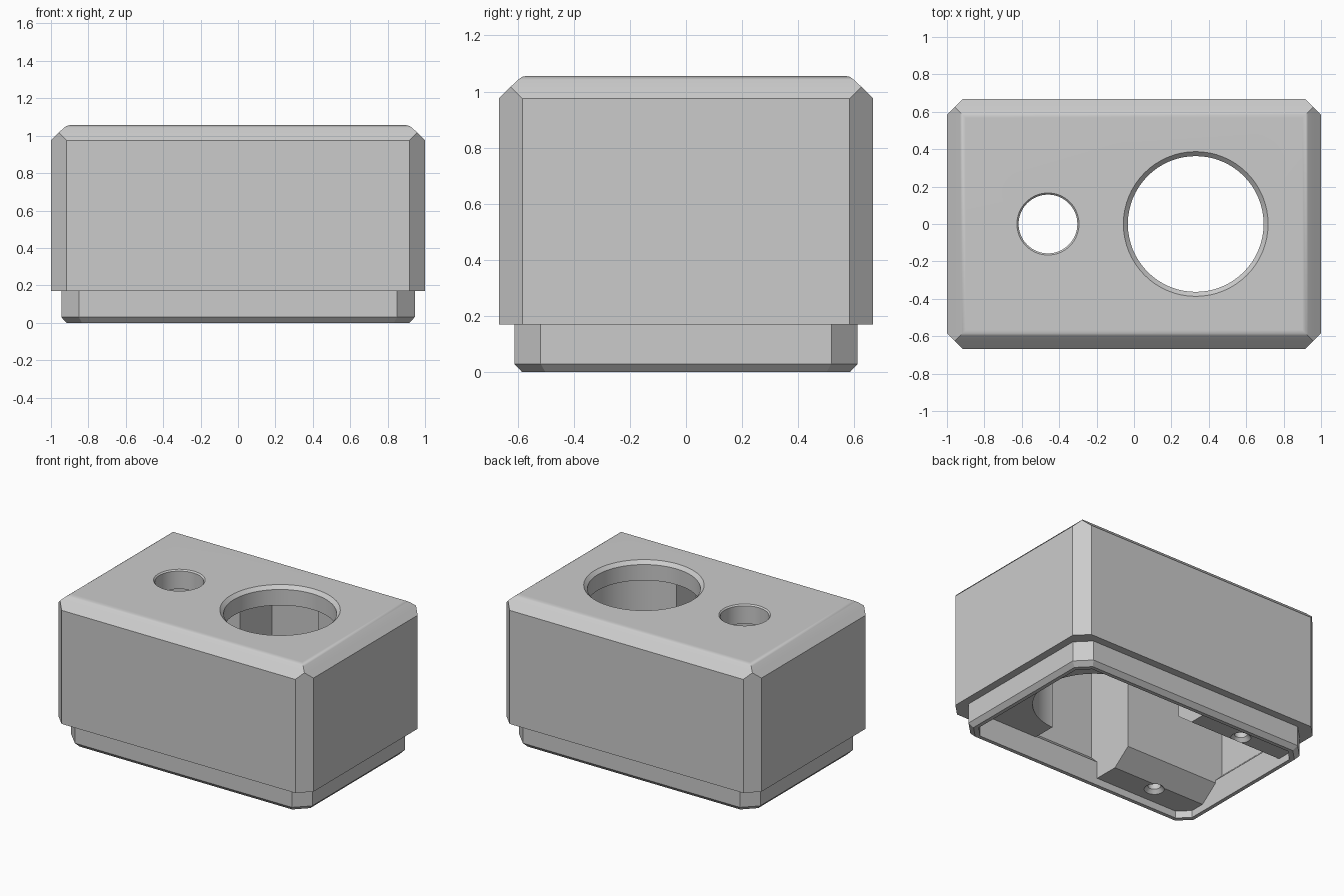
import bpy, bmesh, math

if "Cube" in bpy.data.objects:
    bpy.data.objects.remove(bpy.data.objects["Cube"])

mat = bpy.data.materials.new("plain grey")
mat.diffuse_color = (0.6, 0.6, 0.6, 1)
mat.use_nodes = True
mat.node_tree.nodes["Principled BSDF"].inputs["Base Color"].default_value = mat.diffuse_color


def loft(name, rings):
    """Closed solid through a stack of rings with equal point counts."""
    bm = bmesh.new()
    loops = [[bm.verts.new(p) for p in ring] for ring in rings]
    n = len(loops[0])
    for a, b in zip(loops, loops[1:]):
        for i in range(n):
            j = (i + 1) % n
            bm.faces.new((a[i], a[j], b[j], b[i]))
    bm.faces.new(loops[0][::-1])
    bm.faces.new(loops[-1])
    bmesh.ops.remove_doubles(bm, verts=bm.verts, dist=1e-5)
    bmesh.ops.recalc_face_normals(bm, faces=bm.faces)
    me = bpy.data.meshes.new(name)
    bm.to_mesh(me)
    bm.free()
    me.materials.append(mat)
    ob = bpy.data.objects.new(name, me)
    bpy.context.collection.objects.link(ob)
    return ob


def rect(hx, hy, c, z):
    """Rectangle with cut corners."""
    return [(hx, -hy + c, z), (hx, hy - c, z), (hx - c, hy, z), (-hx + c, hy, z),
            (-hx, hy - c, z), (-hx, -hy + c, z), (-hx + c, -hy, z), (hx - c, -hy, z)]


def lathe(name, x, y, profile, n=64):
    return loft(name, [[(x + r * math.cos(2 * math.pi * i / n),
                         y + r * math.sin(2 * math.pi * i / n), z) for i in range(n)]
                       for r, z in profile])


def prism(name, x0, x1, yz):
    return loft(name, [[(x, y, z) for y, z in yz] for x in (x0, x1)])


def subtract(target, cutter):
    mod = target.modifiers.new("cut", 'BOOLEAN')
    mod.operation, mod.solver, mod.object = 'DIFFERENCE', 'EXACT', cutter
    bpy.context.view_layer.objects.active = target
    bpy.ops.object.modifier_apply(modifier=mod.name)
    bpy.data.objects.remove(cutter, do_unlink=True)


# Outer housing: narrow foot, wide body, bevelled and softly rounded top
housing = loft("housing", [
    rect(.917, .584, .083, 0), rect(.945, .612, .094, .03), rect(.945, .612, .094, .17),
    rect(1, .667, .084, .17), rect(1, .667, .084, .975), rect(.958, .625, 0, 1.017),
    rect(.93, .597, 0, 1.043), rect(.918, .585, 0, 1.052), rect(.90, .567, 0, 1.056)])

# Open-bottomed cavity that widens above the foot
cavity = loft("cavity", [
    rect(.89, .557, .075, -.1), rect(.89, .557, .075, .17),
    rect(.945, .612, .07, .225), rect(.945, .612, .07, .92)])

# Two screw blocks on the left, with a sloped inner lower edge
for s in (-1, 1):
    subtract(cavity, prism("screw_block", -1.2, -.16, [
        (s * 1.0, .05), (s * .38, .05), (s * .25, .15), (s * .25, 1.2), (s * 1.0, 1.2)]))

# Filled right end, bored out to a round well
filler = prism("right_filler", .35, 1.2, [(-1, .165), (1, .165), (1, 1.2), (-1, 1.2)])
subtract(filler, lathe("well", .33, 0, [(.395, -.2), (.395, 1.4)]))
subtract(cavity, filler)
subtract(housing, cavity)

# Countersunk openings in the top plate
for x, r, c in ((.33, .363, .024), (-.46, .157, .009)):
    subtract(housing, lathe("opening", x, 0, [
        (r, .5), (r, 1.056 - c), (r + c, 1.056), (r + c, 1.2)]))

# Countersunk screw holes in the blocks
for y in (-.43, .43):
    subtract(housing, lathe("screw_hole", -.53, y, [
        (.065, -.02), (.065, .05), (.042, .075), (.042, .4)], 32))

# Crisp edges, smooth round walls
bpy.ops.object.select_all(action='DESELECT')
housing.select_set(True)
bpy.context.view_layer.objects.active = housing
bpy.ops.object.shade_smooth_by_angle(angle=math.radians(30))
wn = housing.modifiers.new("weighted normals", 'WEIGHTED_NORMAL')
wn.keep_sharp = True
